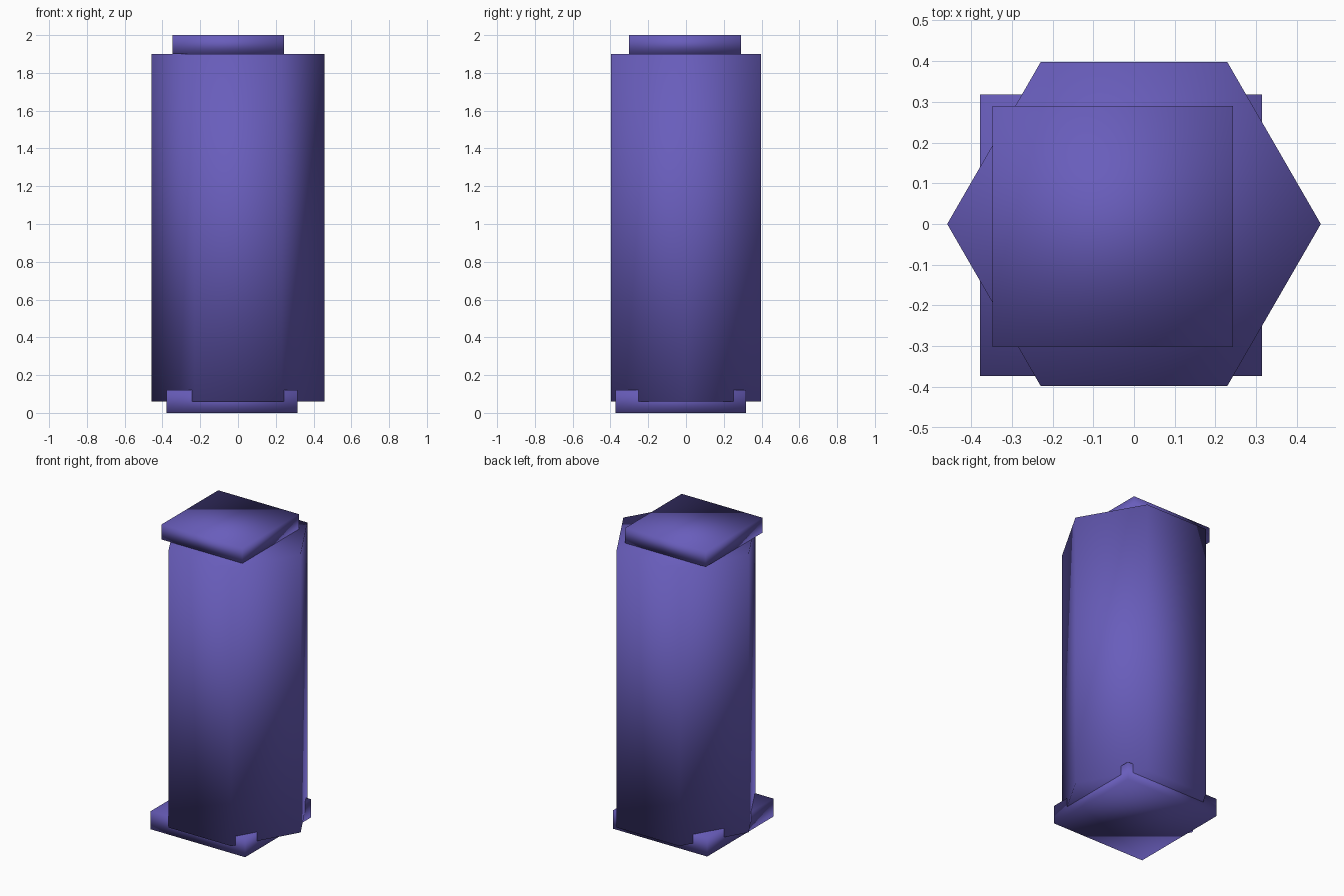
import bpy

if "Cube" in bpy.data.objects:
    bpy.data.objects.remove(bpy.data.objects["Cube"])

mat = bpy.data.materials.new("violet")
mat.diffuse_color = (0.14, 0.11, 0.50, 1)
mat.use_nodes = True
mat.node_tree.nodes["Principled BSDF"].inputs["Base Color"].default_value = mat.diffuse_color


def finish(name):
    obj = bpy.context.object
    obj.name = name
    obj.data.materials.append(mat)
    bpy.ops.object.transform_apply(location=False, rotation=True, scale=True)
    bpy.ops.object.shade_smooth()  # fully smooth, corners shared
    return obj


def slab(name, x0, x1, y0, y1, z0, z1):
    bpy.ops.mesh.primitive_cube_add(
        size=1, location=((x0 + x1) / 2, (y0 + y1) / 2, (z0 + z1) / 2))
    bpy.context.object.scale = (x1 - x0, y1 - y0, z1 - z0)
    return finish(name)


# Square foot and cap, both slightly off centre
slab("base_slab", -0.378, 0.314, -0.374, 0.318, 0.0, 0.12)
slab("cap_slab", -0.348, 0.243, -0.302, 0.290, 1.90, 2.0)

# Six-sided column with points on the x axis
bpy.ops.mesh.primitive_cylinder_add(
    vertices=6, radius=0.459, depth=1.84, location=(0, 0, 0.98),
    rotation=(0, 0, 1.5707963))
finish("hexagonal_column")
